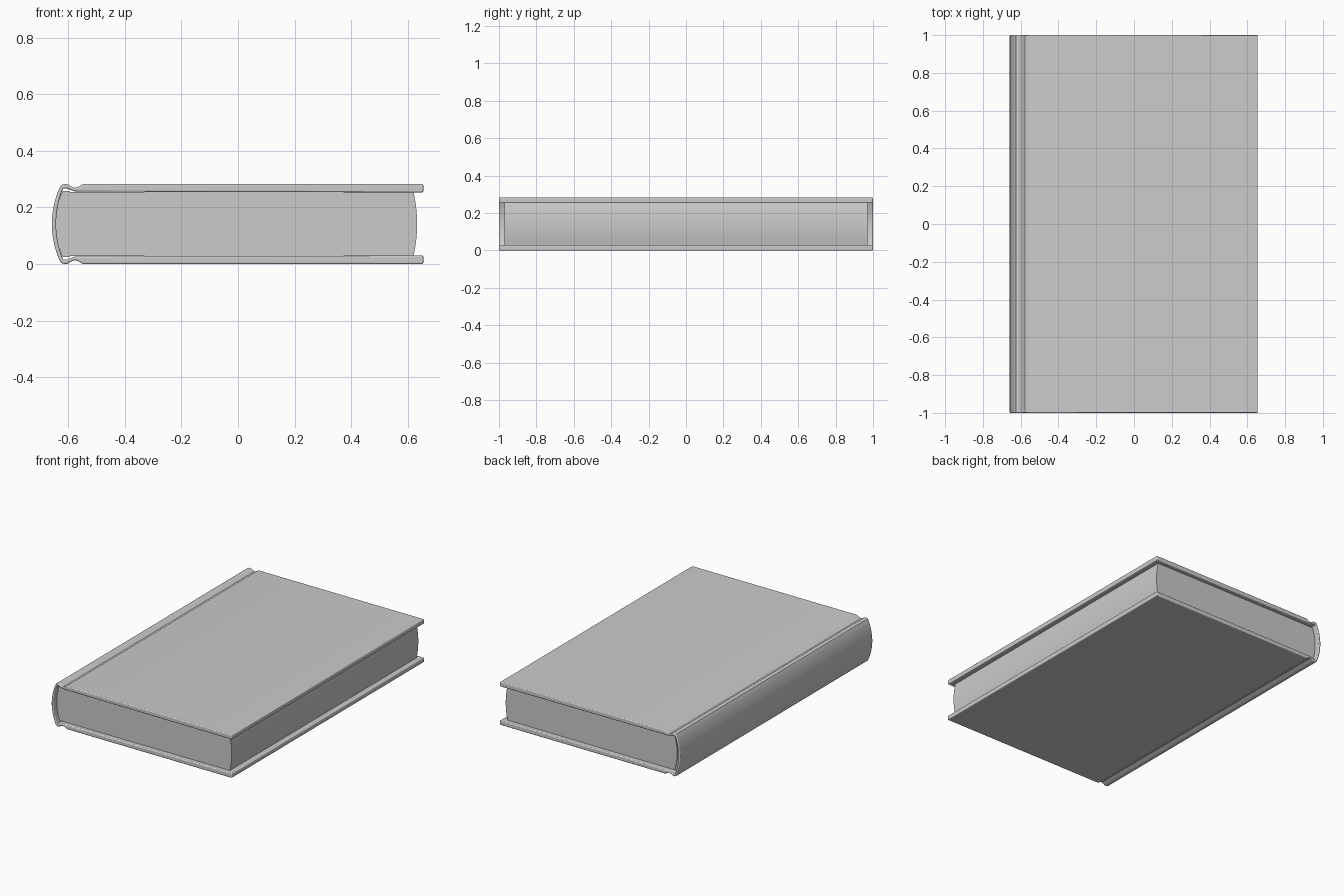
import bpy, bmesh, math

cube = bpy.data.objects.get("Cube")
if cube:
    bpy.data.objects.remove(cube, do_unlink=True)

H = 0.283          # total thickness
MID = H / 2

grey = bpy.data.materials.new("plain grey")
grey.use_nodes = True
grey.diffuse_color = (0.6, 0.6, 0.6, 1)
grey.node_tree.nodes["Principled BSDF"].inputs["Base Color"].default_value = (0.6, 0.6, 0.6, 1)


def arc(x_end, x_mid, z0, z1, n=14):
    """Shallow bulge from (x_end, z0) through x_mid to (x_end, z1)."""
    return [(x_end + (x_mid - x_end) * (1 - (2 * i / n - 1) ** 2), z0 + (z1 - z0) * i / n)
            for i in range(n + 1)]


def mirror(points):
    """Reflect a run of (x, z) points about mid height, reversed."""
    return [(x, H - z) for x, z in reversed(points)]


def extrude(name, profile, half, bevel=0.0):
    """Sweep an (x, z) profile along y from -half to half."""
    bm = bmesh.new()
    face = bm.faces.new([bm.verts.new((x, -half, z)) for x, z in profile])
    swept = bmesh.ops.extrude_face_region(bm, geom=[face])["geom"]
    bmesh.ops.translate(bm, vec=(0, 2 * half, 0),
                        verts=[v for v in swept if isinstance(v, bmesh.types.BMVert)])
    bmesh.ops.recalc_face_normals(bm, faces=bm.faces)
    mesh = bpy.data.meshes.new(name)
    bm.to_mesh(mesh)
    bm.free()
    mesh.materials.append(grey)
    obj = bpy.data.objects.new(name, mesh)
    bpy.context.collection.objects.link(obj)
    bpy.ops.object.select_all(action='DESELECT')
    obj.select_set(True)
    bpy.context.view_layer.objects.active = obj
    if bevel:
        mod = obj.modifiers.new("rounded edges", 'BEVEL')
        mod.width = bevel
        mod.segments = 3
        mod.limit_method = 'ANGLE'
        mod.angle_limit = math.radians(60)
    bpy.ops.object.shade_smooth_by_angle(angle=math.radians(35))
    return obj


# Case: both boards, hinge grooves and rounded spine in one wrapped profile
outer_top = [(-0.625, 0.279), (-0.615, 0.283), (-0.602, 0.282), (-0.592, 0.275),
             (-0.577, 0.269), (-0.562, 0.274), (-0.552, 0.281), (-0.542, H), (0.655, H)]
inner_top = [(0.655, 0.253), (-0.54, 0.256), (-0.577, 0.257), (-0.61, 0.268), (-0.618, 0.266)]
spine_out = arc(-0.632, -0.658, 0.016, H - 0.016)
spine_in = arc(-0.622, -0.643, 0.025, H - 0.025)
case = spine_out + outer_top + inner_top + spine_in[::-1] + mirror(inner_top) + mirror(outer_top)
extrude("cover", case, 1.0, 0.005)

# Page block with bulging fore edge, set back inside the boards
pages = arc(0.62, 0.633, 0.028, H - 0.028) + arc(-0.596, -0.615, 0.028, H - 0.028)[::-1]
extrude("pages", pages, 0.97)

# Lining that fills the space between the pages and the spine
lining = arc(-0.594, -0.612, 0.024, H - 0.024) + arc(-0.62, -0.645, 0.024, H - 0.024)[::-1]
extrude("spine_lining", lining, 0.965)
